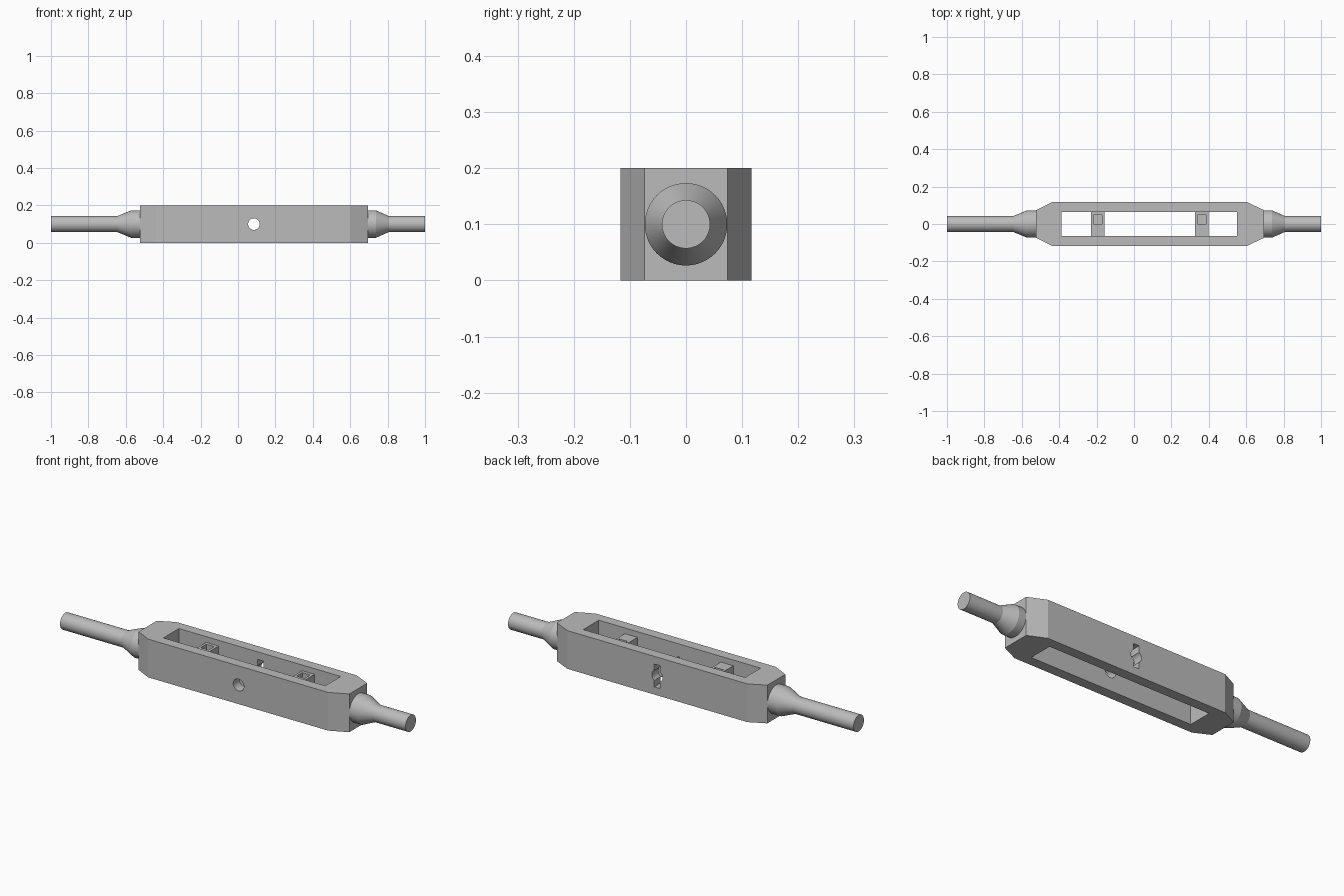
import bpy, bmesh, math
from mathutils import Matrix, Vector

if "Cube" in bpy.data.objects:
    bpy.data.objects.remove(bpy.data.objects["Cube"], do_unlink=True)

# Single plain steel colour
steel = bpy.data.materials.new("grey steel")
steel.use_nodes = True
GREY = (0.5, 0.5, 0.5, 1)
steel.diffuse_color = GREY
steel.node_tree.nodes["Principled BSDF"].inputs["Base Color"].default_value = GREY

AXIS_Z = 0.1


def finish(name, bm, helper=False):
    bmesh.ops.recalc_face_normals(bm, faces=bm.faces)
    mesh = bpy.data.meshes.new(name)
    bm.to_mesh(mesh)
    bm.free()
    mesh.materials.append(steel)
    obj = bpy.data.objects.new(name, mesh)
    bpy.context.collection.objects.link(obj)
    if helper:
        obj.hide_render = True
        obj.hide_set(True)
    return obj


def box(name, x, y, z, helper=False):
    """Box from (min, max) ranges along each axis."""
    bm = bmesh.new()
    size = [r[1] - r[0] for r in (x, y, z)]
    mid = [(r[0] + r[1]) / 2 for r in (x, y, z)]
    bmesh.ops.create_cube(bm, size=1, matrix=Matrix.Translation(mid) @ Matrix.Diagonal((*size, 1)))
    return finish(name, bm, helper)


def prism(name, outline, z0, z1):
    bm = bmesh.new()
    face = bm.faces.new([bm.verts.new((x, y, z0)) for x, y in outline])
    top = bmesh.ops.extrude_face_region(bm, geom=[face])["geom"]
    bmesh.ops.translate(bm, vec=(0, 0, z1 - z0),
                        verts=[v for v in top if isinstance(v, bmesh.types.BMVert)])
    return finish(name, bm)


def rod(name, profile, sides=48):
    """Solid turned about the x axis from (x, radius) stations."""
    bm = bmesh.new()
    rings = []
    for x, r in profile:
        angles = [2 * math.pi * i / sides for i in range(sides)]
        rings.append([bm.verts.new((x, r * math.cos(a), AXIS_Z + r * math.sin(a))) for a in angles])
    for a, b in zip(rings, rings[1:]):
        for i in range(sides):
            j = (i + 1) % sides
            bm.faces.new((a[i], a[j], b[j], b[i]))
    bm.faces.new(rings[0])
    bm.faces.new(rings[-1])
    return finish(name, bm)


def cut(target, cutter):
    mod = target.modifiers.new(cutter.name, 'BOOLEAN')
    mod.operation = 'DIFFERENCE'
    mod.solver = 'EXACT'
    mod.object = cutter


# Chamfered body with a long open window
half, tip = 0.117, 0.074
lower = [(-0.523, -tip), (-0.438, -half), (0.604, -half), (0.696, -tip)]
body = prism("body", lower + [(x, -y) for x, y in reversed(lower)], 0, 0.2)
cut(body, box("window_cutter", (-0.387, 0.55), (-0.064, 0.064), (-0.1, 0.3), True))

# Round hole through both side walls, with a tall key slot in the back wall
HOLE_X = 0.085
bm = bmesh.new()
bmesh.ops.create_cone(bm, cap_ends=True, segments=32, radius1=0.031, radius2=0.031, depth=0.4,
                      matrix=Matrix.Translation((HOLE_X, 0, AXIS_Z)) @ Matrix.Rotation(math.pi / 2, 4, 'X'))
cut(body, finish("hole_cutter", bm, True))
cut(body, box("key_slot_cutter", (HOLE_X - 0.017, HOLE_X + 0.017), (0.03, 0.2),
              (AXIS_Z - 0.06, AXIS_Z + 0.06), True))

# Cross bars in the window, each with a square pocket on top
for side, x in (("right", -0.193), ("left", 0.362)):
    bar = box(side + "_cross_bar", (x - 0.036, x + 0.036), (-0.065, 0.065), (0.1, 0.17))
    cut(bar, box(side + "_pocket_cutter", (x - 0.023, x + 0.023), (0.0, 0.047), (0.14, 0.2), True))

# End rods flaring into collars at the body
THIN, COLLAR = 0.043, 0.0735
rods = [
    rod("right_rod", [(-1, THIN), (-0.645, THIN), (-0.57, COLLAR), (-0.515, COLLAR)]),
    rod("left_rod", [(0.688, COLLAR), (0.737, COLLAR), (0.806, THIN), (1, THIN)]),
]
bpy.ops.object.select_all(action='DESELECT')
for obj in rods:
    obj.select_set(True)
bpy.context.view_layer.objects.active = rods[0]
bpy.ops.object.shade_smooth_by_angle(angle=math.radians(20))
